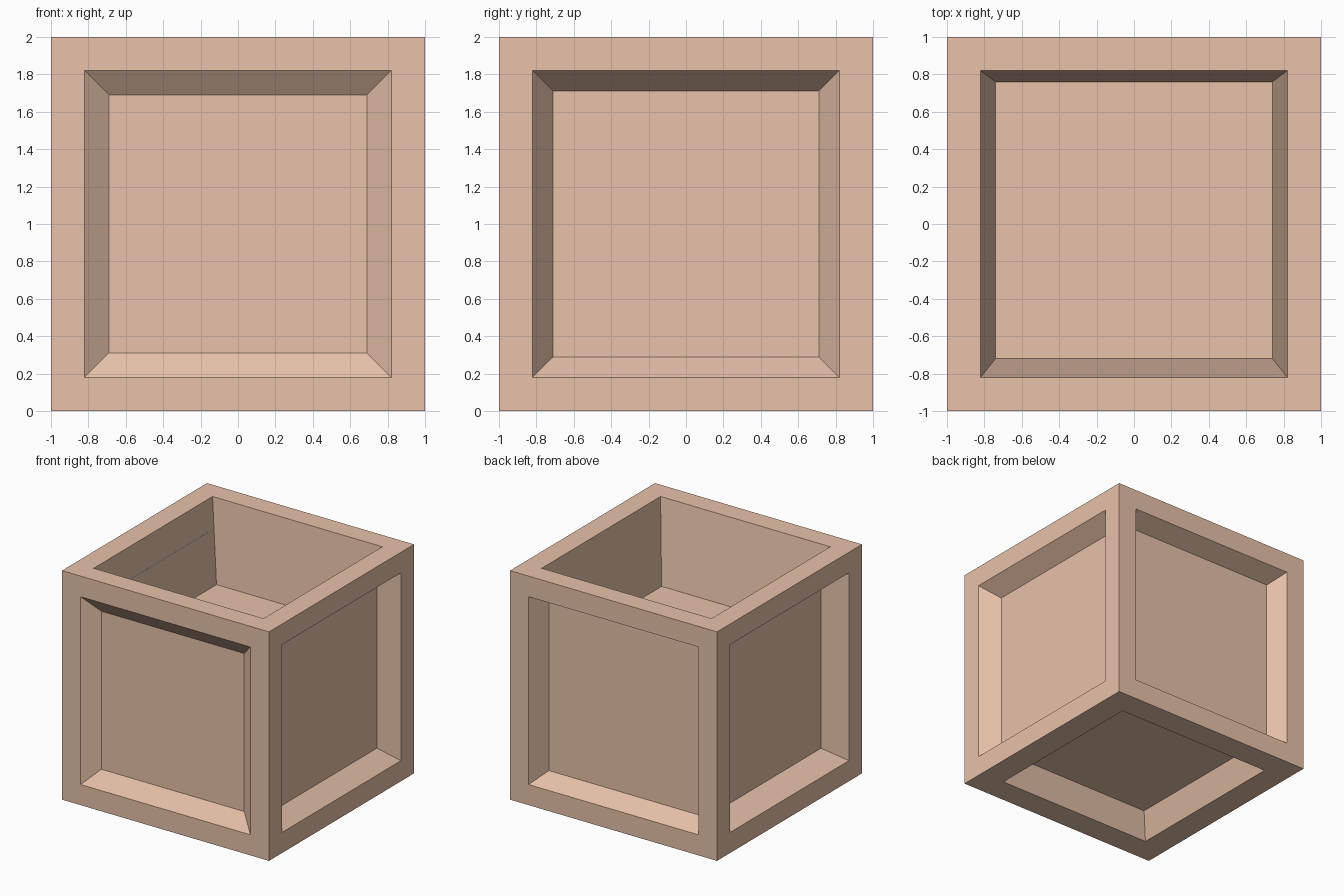
import bpy, bmesh
from mathutils import Vector

if "Cube" in bpy.data.objects:
    bpy.data.objects.remove(bpy.data.objects["Cube"])

# Recess per face: direction, rim width, depth, wall taper, floor shift
RECESSES = [
    ((0, -1, 0), 0.18, 0.10, 0.13, (0, 0, 0)),    # front
    ((1, 0, 0), 0.18, 0.155, 0.11, (0, 0, 0)),    # right
    ((0, 1, 0), 0.18, 0.165, 0.08, (0, 0, 0)),    # back
    ((-1, 0, 0), 0.18, 0.21, 0.085, (0, 0, 0)),   # left
    ((0, 0, -1), 0.23, 0.22, 0.09, (0, 0, 0)),    # underside
    ((0, 0, 1), 0.18, 0.725, 0.08, (0, 0.02, 0)), # open top
]


def sink_panel(bm, direction, rim, depth, taper, shift):
    """Inset one cube side to leave a flat rim, then sink a tapered panel."""
    n = Vector(direction)
    bm.normal_update()
    face = max(bm.faces, key=lambda f: f.calc_center_median().dot(n))
    bmesh.ops.inset_region(bm, faces=[face], thickness=rim, use_even_offset=True)
    floor = bmesh.ops.extrude_discrete_faces(bm, faces=[face])["faces"][0]
    centre = floor.calc_center_median()
    half = 1 - rim
    for v in floor.verts:
        v.co = centre + (v.co - centre) * ((half - taper) / half) - n * depth + Vector(shift)


# Crate body with a sunken panel on every side
bm = bmesh.new()
bmesh.ops.create_cube(bm, size=2)
bmesh.ops.translate(bm, verts=bm.verts, vec=(0, 0, 1))
for recess in RECESSES:
    sink_panel(bm, *recess)
bm.normal_update()
mesh = bpy.data.meshes.new("crate")
bm.to_mesh(mesh)
bm.free()
crate = bpy.data.objects.new("crate", mesh)
bpy.context.collection.objects.link(crate)

# Pale wood colour
wood = bpy.data.materials.new("pale_wood")
wood.diffuse_color = (0.8, 0.54, 0.4, 1)
wood.use_nodes = True
wood.node_tree.nodes["Principled BSDF"].inputs["Base Color"].default_value = wood.diffuse_color
mesh.materials.append(wood)
